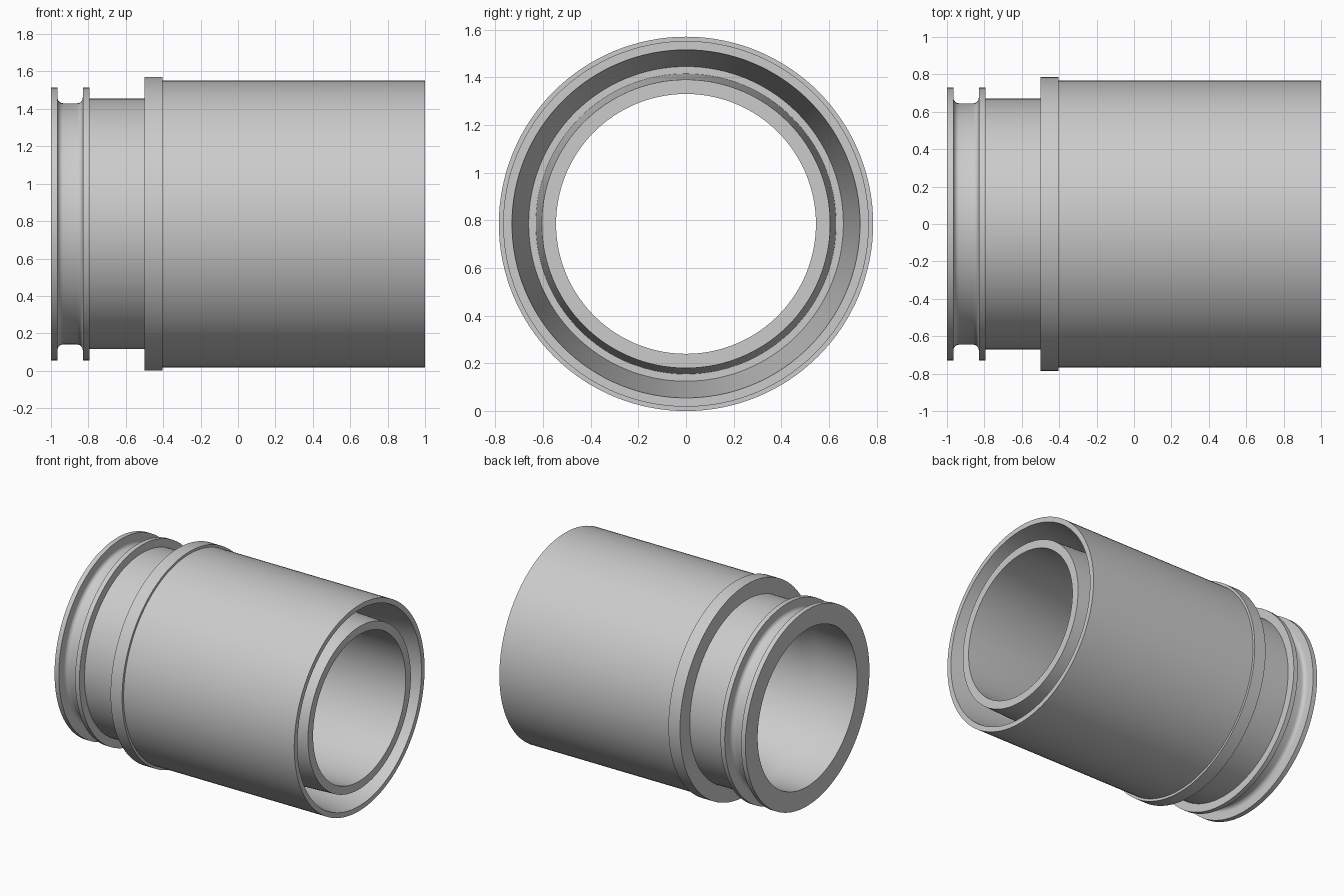
import bpy, bmesh
from math import cos, sin, pi

SEGMENTS = 128
AXIS_Z = 0.785

cube = bpy.data.objects.get("Cube")
if cube:
    bpy.data.objects.remove(cube)

grey = bpy.data.materials.new("light grey")
grey.use_nodes = True
colour = (0.6, 0.6, 0.6, 1)
grey.diffuse_color = colour
grey.node_tree.nodes["Principled BSDF"].inputs["Base Color"].default_value = colour


def fillet(cx, cr, radius, start, end, steps=6):
    """Arc points (x, r) between two angles in degrees."""
    angles = [(start + (end - start) * i / steps) * pi / 180 for i in range(steps + 1)]
    return [(cx + radius * cos(a), cr + radius * sin(a)) for a in angles]


def lathe(name, profile):
    """Revolve a closed (x, radius) profile around the x axis."""
    bm = bmesh.new()
    rings = []
    for i in range(SEGMENTS):
        a = 2 * pi * i / SEGMENTS
        rings.append([bm.verts.new((x, r * sin(a), AXIS_Z + r * cos(a))) for x, r in profile])
    n = len(profile)
    for i, ring in enumerate(rings):
        following = rings[(i + 1) % SEGMENTS]
        for j in range(n):
            k = (j + 1) % n
            bm.faces.new((ring[j], ring[k], following[k], following[j]))
    bmesh.ops.recalc_face_normals(bm, faces=bm.faces[:])
    mesh = bpy.data.meshes.new(name)
    bm.to_mesh(mesh)
    bm.free()
    mesh.materials.append(grey)
    obj = bpy.data.objects.new(name, mesh)
    bpy.context.collection.objects.link(obj)
    bpy.ops.object.select_all(action="DESELECT")
    obj.select_set(True)
    bpy.context.view_layer.objects.active = obj
    bpy.ops.object.shade_smooth_by_angle(angle=pi / 6)
    return obj


# End flange, rounded seal groove and second flange
spigot = [(-1, 0.585), (-1, 0.73), (-0.965, 0.73)]
spigot += fillet(-0.935, 0.675, 0.03, 180, 270)
spigot += fillet(-0.86, 0.675, 0.03, 270, 360)
spigot += [(-0.83, 0.73), (-0.795, 0.73)]

# Neck, collar and outer sleeve
sleeve = [(-0.795, 0.67), (-0.5, 0.67), (-0.5, 0.785), (-0.405, 0.785),
          (-0.405, 0.767), (1, 0.767)]

# Tapered annular socket around the inner tube
socket = [(1, 0.73), (0.4, 0.66), (0.4, 0.63), (1, 0.605)]

# Bore, widening towards the spigot end
bore = [(1, 0.545), (-0.58, 0.545), (-0.7, 0.585)]

lathe("pipe_coupling", spigot + sleeve + socket + bore)
